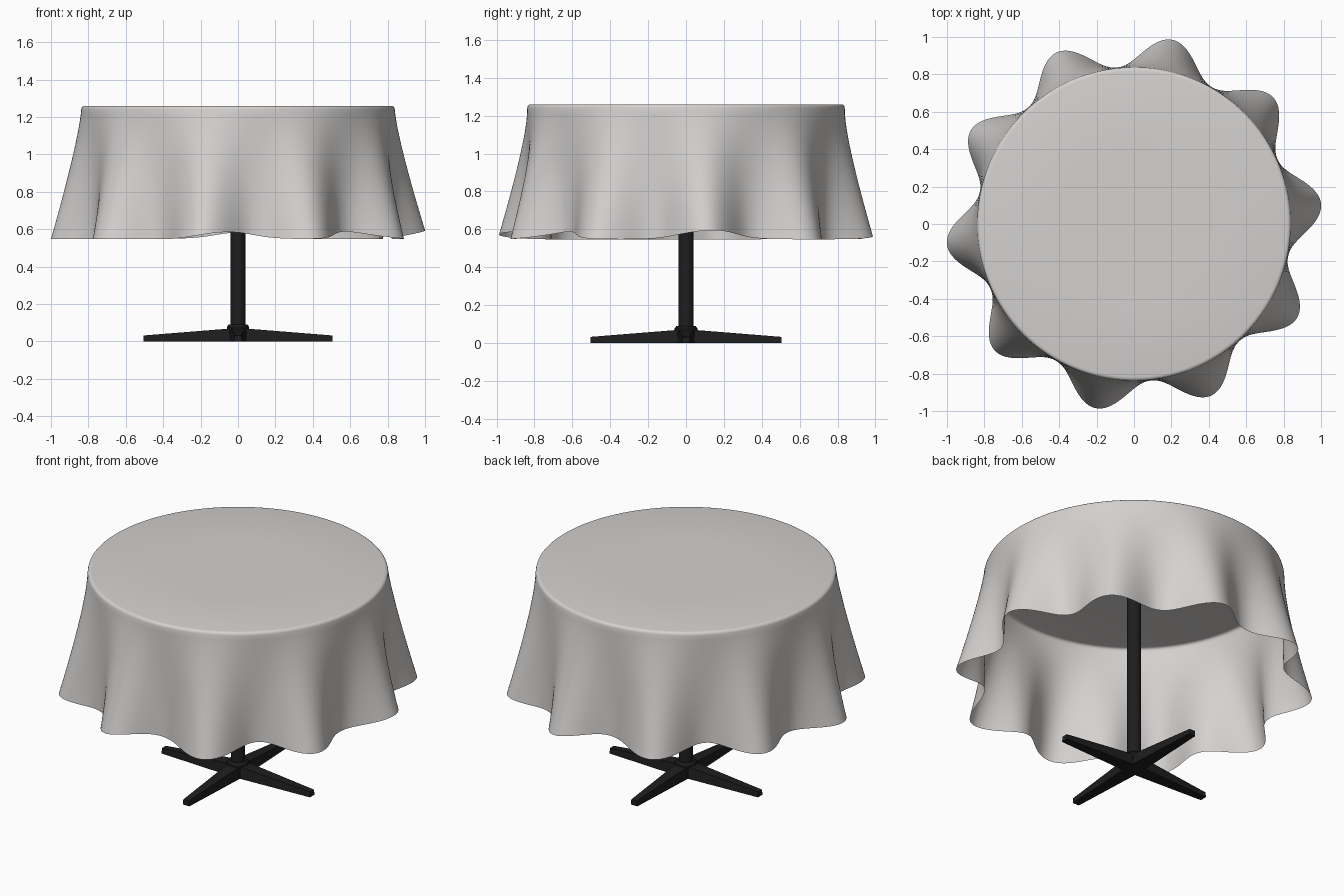
import bpy, bmesh, math

if "Cube" in bpy.data.objects:
    bpy.data.objects.remove(bpy.data.objects["Cube"])

def material(name, c):
    m = bpy.data.materials.new(name)
    m.diffuse_color = (*c, 1)
    m.use_nodes = True
    m.node_tree.nodes["Principled BSDF"].inputs["Base Color"].default_value = m.diffuse_color
    return m

CLOTH = material("warm_grey_cloth", (0.66, 0.64, 0.625))
METAL = material("black_metal", (0.013, 0.013, 0.013))

def finish(bm, name, mat, angle):
    me = bpy.data.meshes.new(name)
    bm.normal_update()
    bm.to_mesh(me)
    bm.free()
    me.materials.append(mat)
    ob = bpy.data.objects.new(name, me)
    bpy.context.collection.objects.link(ob)
    bpy.ops.object.select_all(action='DESELECT')
    ob.select_set(True)
    bpy.context.view_layer.objects.active = ob
    bpy.ops.object.shade_smooth_by_angle(angle=math.radians(angle))
    return ob

# Tablecloth: flat disc, rounded rim, skirt with ten folds
N, ROWS = 360, 24
HEM_BUMPS = ((8, 0.048, 13), (267, 0.038, 12), (313, 0.04, 11), (90, 0.035, 12), (133, 0.035, 11))

def hem(deg):
    z = 0.547
    for centre, height, width in HEM_BUMPS:
        d = (deg - centre + 180) % 360 - 180
        z += height * math.exp(-(d / width) ** 2)
    return z

def skirt(deg, t):
    wave = (0.5 + 0.5 * math.cos(math.radians(10 * (deg - 6.2)))) ** 1.1
    r = 0.838 + t ** 1.2 * (0.004 + 0.164 * wave)
    return r, 1.242 + (hem(deg) - 1.242) * t

bm = bmesh.new()
rim = [(0.4, 1.26), (0.818, 1.26), (0.828, 1.258), (0.835, 1.252)]
rings = []
for k in range(len(rim) + ROWS + 1):
    ring = []
    for i in range(N):
        deg = i * 360 / N
        r, z = rim[k] if k < len(rim) else skirt(deg, (k - len(rim)) / ROWS)
        a = math.radians(deg)
        ring.append(bm.verts.new((r * math.cos(a), r * math.sin(a), z)))
    rings.append(ring)
bm.faces.new(rings[0])
for up, low in zip(rings, rings[1:]):
    for i in range(N):
        j = (i + 1) % N
        bm.faces.new((up[i], low[i], low[j], up[j]))
finish(bm, "tablecloth", CLOTH, 60)

# Column and hub
def turned(name, profile, sides):
    bm = bmesh.new()
    rs = [[bm.verts.new((r * math.cos(2 * math.pi * i / sides),
                         r * math.sin(2 * math.pi * i / sides), z))
           for i in range(sides)] for r, z in profile]
    bm.faces.new(rs[0][::-1])
    bm.faces.new(rs[-1])
    for a, b in zip(rs, rs[1:]):
        for i in range(sides):
            j = (i + 1) % sides
            bm.faces.new((a[i], a[j], b[j], b[i]))
    return finish(bm, name, METAL, 30)

turned("column", [(0.04, 0.01), (0.04, 1.25)], 32)
turned("hub", [(0.06, 0), (0.06, 0.078), (0.05, 0.09)], 32)

# Four tapered feet
for n in range(4):
    bm = bmesh.new()
    bmesh.ops.create_cube(bm, size=1)
    for v in bm.verts:
        tip, top = v.co.x > 0, v.co.z > 0
        w = (0.022 if tip else 0.045) * (0.85 if top else 1)
        v.co = (0.505 if tip else 0.03,
                w if v.co.y > 0 else -w,
                (0.032 if tip else 0.07) if top else 0)
    a = n * math.pi / 2
    for v in bm.verts:
        x, y = v.co.x, v.co.y
        v.co.x, v.co.y = x * math.cos(a) - y * math.sin(a), x * math.sin(a) + y * math.cos(a)
    finish(bm, f"foot_{n + 1}", METAL, 30)
